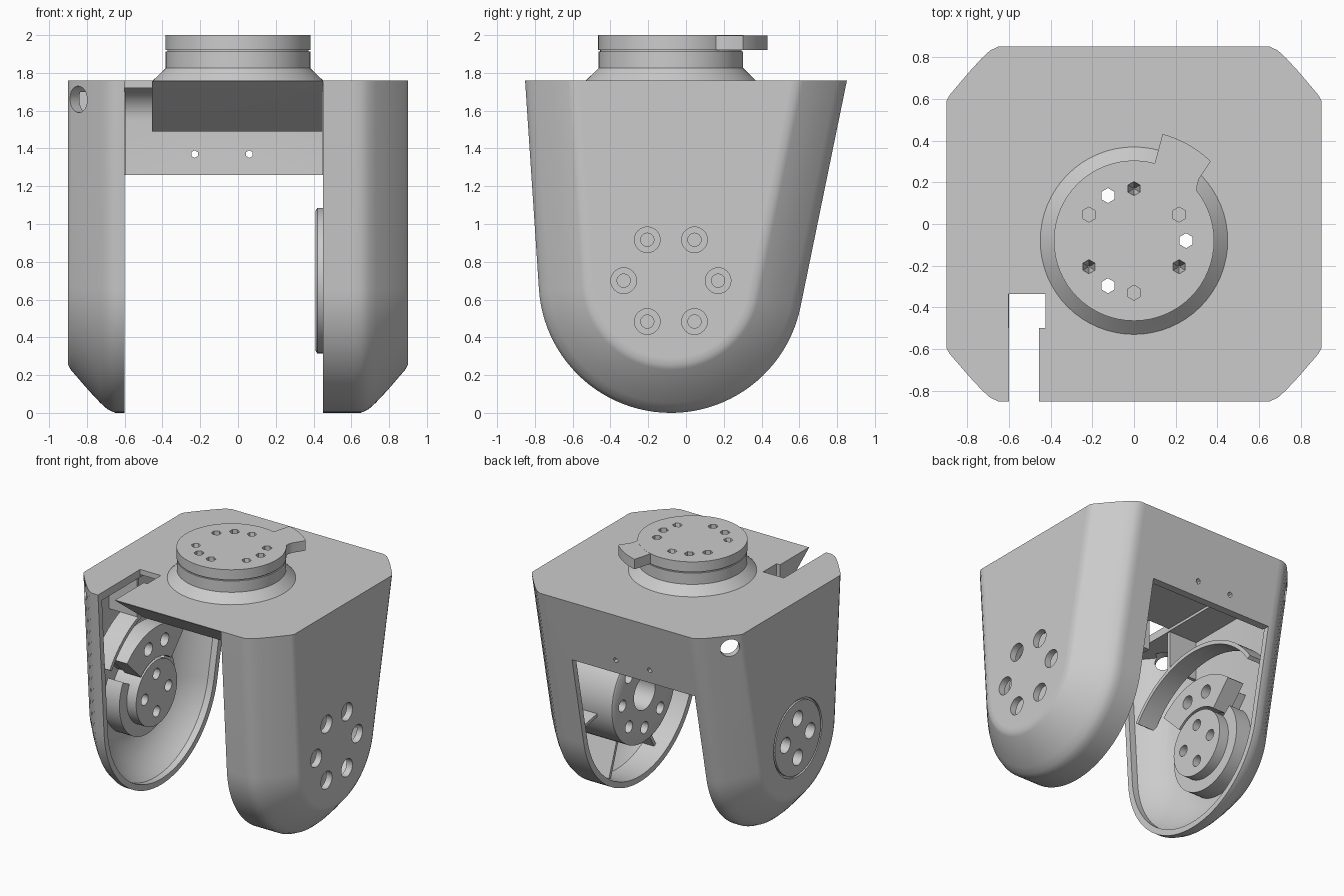
import bpy, bmesh, math
from mathutils import Matrix, Vector

if "Cube" in bpy.data.objects:
    bpy.data.objects.remove(bpy.data.objects["Cube"], do_unlink=True)

grey = bpy.data.materials.new("machined grey")
grey.use_nodes = True
COLOUR = (0.6, 0.6, 0.6, 1)
grey.diffuse_color = COLOUR
grey.node_tree.nodes["Principled BSDF"].inputs["Base Color"].default_value = COLOUR

CY, CZ, R, TOP = -0.08, 0.70, 0.70, 1.76   # cheek axis, radius, deck height


def finish(name, bm):
    bmesh.ops.recalc_face_normals(bm, faces=bm.faces)
    mesh = bpy.data.meshes.new(name)
    bm.to_mesh(mesh)
    bm.free()
    ob = bpy.data.objects.new(name, mesh)
    bpy.context.collection.objects.link(ob)
    mesh.materials.append(grey)
    return ob


def skin(name, rings):
    """Closed solid through equal-length rings of points."""
    bm = bmesh.new()
    rows = [[bm.verts.new(p) for p in ring] for ring in rings]
    n = len(rows[0])
    for a, b in zip(rows, rows[1:]):
        for i in range(n):
            j = (i + 1) % n
            bm.faces.new((a[i], a[j], b[j], b[i]))
    bm.faces.new(rows[0])
    bm.faces.new(rows[-1])
    return finish(name, bm)


def prism(name, pts, axis, lo, hi):
    put = {"x": lambda p, t: (t, p[0], p[1]), "z": lambda p, t: (p[0], p[1], t)}[axis]
    return skin(name, [[put(p, t) for p in pts] for t in (lo, hi)])


def box(name, lo, hi):
    pts = [(lo[0], lo[1]), (hi[0], lo[1]), (hi[0], hi[1]), (lo[0], hi[1])]
    return prism(name, pts, "z", lo[2], hi[2])


def rod(name, start, end, r, r2=None, seg=32):
    a, b = Vector(start), Vector(end)
    rot = (b - a).to_track_quat("Z", "Y").to_matrix().to_4x4()
    bm = bmesh.new()
    bmesh.ops.create_cone(bm, cap_ends=True, segments=seg, radius1=r,
                          radius2=r if r2 is None else r2, depth=(b - a).length,
                          matrix=Matrix.Translation((a + b) / 2) @ rot)
    return finish(name, bm)


def polar(cx, cy, r, deg):
    t = math.radians(deg)
    return cx + r * math.cos(t), cy + r * math.sin(t)


def arc(cx, cy, r, a, b, n):
    return [polar(cx, cy, r, a + (b - a) * i / n) for i in range(n + 1)]


def sector(cx, cy, r1, r2, a, b, n=20):
    return arc(cx, cy, r2, a, b, n) + arc(cx, cy, r1, b, a, n)


def cut(ob, cutters):
    bpy.context.view_layer.objects.active = ob
    for c in cutters:
        mod = ob.modifiers.new("cut", "BOOLEAN")
        mod.operation, mod.solver, mod.object = "DIFFERENCE", "EXACT", c
        bpy.ops.object.modifier_apply(modifier=mod.name)
        bpy.data.objects.remove(c, do_unlink=True)


def side_profile(inset, top):
    """Rounded tongue outline in y-z, shrunk by the inset."""
    r = R - inset
    ends = []
    for y, s in ((0.852, -1), (-0.852, 1)):
        dy, dz = y - CY, TOP - CZ
        ends.append(math.atan2(dz, dy) + s * math.acos(R / math.hypot(dy, dz)))
    a, b = ends[0], ends[1] - 2 * math.pi

    def top_point(t):
        return CY + (r - math.sin(t) * (top - CZ)) / math.cos(t), top
    bottom = arc(CY, CZ, r, math.degrees(a), math.degrees(b), 48)
    return [top_point(a)] + bottom + [top_point(b)]


def tongue(name, stations, top):
    return skin(name, [[(x, y, z) for y, z in side_profile(i, top)] for x, i in stations])


def axial_holes(x1, x2, ring, r, angles):
    """Drills parallel to x around the cheek axis."""
    out = []
    for t in angles:
        y, z = polar(CY, CZ, ring, t)
        out.append(rod("drill", (x1, y, z), (x2, y, z), r, seg=24))
    return out


def neck_holes(angles, depth, tip=0.036):
    out = []
    for t in angles:
        x, y = polar(0, CY, 0.25, t)
        out.append(rod("drill", (x, y, 2 - depth), (x, y, 2.01), tip, 0.036, seg=6))
    return out


# Fork body: two cheeks with softly rounded chamfers, joined by a thin deck
bevel = [(0.9, 0.29), (0.9, 0.255), (0.885, 0.228), (0.79, 0.118), (0.73, 0.054),
         (0.69, 0.018), (0.65, 0), (0.61, 0)]
body = tongue("fork_body", [(-x, i) for x, i in bevel] + bevel[::-1], TOP)
# Space between the cheeks, filleted under the deck, leaving a wedge at the front
gap = ([(-1.2, -0.1), (1.2, -0.1), (1.2, 1.26), (0.69, 1.26)]
       + arc(0.53, 1.55, 0.17, 0, 90, 10)
       + [(-0.34, 1.72), (-0.34, 1.49), (-0.5, 1.49), (-0.85, 1.755), (-0.9, 1.8), (-1.2, 1.8)])
hollow = [(0.85, 0.36), (0.838, 0.28), (0.78, 0.175), (0.71, 0.09), (0.65, 0.045)]
cutters = [
    prism("gap", gap, "x", -0.6, 0.45),
    tongue("right_hollow", [(-x, i) for x, i in hollow] + [(-0.598, 0.045)], 1.70),
    tongue("left_hollow", hollow + [(0.448, 0.045)], 1.70),
    box("notch_front", (-0.601, -1, 1.2), (-0.455, -0.49, 1.9)),
    box("notch_rear", (-0.602, -0.5, 1.19), (-0.425, -0.335, 1.91)),
]
# Cable ports in the right corners
for s in (-1, 1):
    cutters.append(rod("port", (-0.93, s * 0.75, 1.66), (-0.77, s * 0.59, 1.66), 0.07))
# Pin holes in the back wall
for x in (-0.23, 0.06):
    cutters.append(rod("pin", (x, 0.5, 1.37), (x, 1, 1.37), 0.02, seg=6))
# Bolt holes in the left cheek, cover groove and bolts in the right cheek
cutters += axial_holes(0.78, 0.95, 0.25, 0.068, range(0, 360, 60))
cutters.append(prism("groove", sector(CY, CZ, 0.28, 0.295, 0, 359.9, 64), "x", -0.95, -0.885))
cutters += axial_holes(-0.95, -0.78, 0.15, 0.06, range(0, 360, 90))
# Neck bolts that pass through the deck
cutters += neck_holes((0, 120, 240), 0.7)
cut(body, cutters)

# Neck: flared foot, groove and locking flange
neck = skin("neck", [[(*polar(0, CY, r, i * 360 / 64), z) for i in range(64)] for r, z in (
    (0.45, 1.755), (0.45, 1.76), (0.386, 1.822), (0.383, 1.825), (0.383, 1.912),
    (0.374, 1.912), (0.374, 1.922), (0.385, 1.922), (0.385, 2.0))])
cut(neck, neck_holes((0, 120, 240), 0.7) + neck_holes((30, 150, 270), 0.06)
    + neck_holes((90, 210, 330), 0.14, 0.004))
tab_outline = sector(0, CY, 0.37, 0.53, 46, 75)
tab_outline += [polar(0, CY, 0.384, 38), polar(0, CY, 0.40, 41), polar(0, CY, 0.43, 43.5)]
tab = prism("neck_tab", tab_outline, "z", 1.922, 1.999)

# Left cheek: large bearing drum with bolt ring and ribs
drum = skin("bearing_drum", [[(x, *polar(CY, CZ, r, i * 360 / 64)) for i in range(64)]
                             for x, r in ((0.41, 0.37), (0.42, 0.385), (0.8, 0.385))])
cut(drum, [rod("bore", (0.3, CY, CZ), (0.7, CY, CZ), 0.13)]
    + axial_holes(0.3, 0.6, 0.27, 0.045, range(0, 360, 45))
    + axial_holes(0.7, 0.9, 0.25, 0.035, range(0, 360, 60)))
drum_base = prism("drum_base", sector(CY, CZ, 0.33, 0.385, 0, 359.9, 64), "x", 0.79, 0.86)
rib_outline = [(0.37, 0.55), (0.66, 0.55), (0.66, 0.66), (0.45, 0.86), (0.37, 0.86)]
ribs = []
for t in (190, 240, 290, 350):
    rings = []
    for side in (-0.012, 0.012):
        ring = []
        for r, x in rib_outline:
            y, z = polar(CY, CZ, r, t)
            dy, dz = polar(0, 0, side, t + 90)
            ring.append((x, y + dy, z + dz))
        rings.append(ring)
    ribs.append(skin("drum_rib", rings))

# Right cheek: pivot boss, collar, clamp segment, arched rib and upper web
boss = rod("pivot_boss", (-0.86, CY, CZ), (-0.64, CY, CZ), 0.25, seg=64)
cut(boss, axial_holes(-0.72, -0.6, 0.145, 0.042, range(0, 360, 90))
    + axial_holes(-0.9, -0.8, 0.15, 0.06, range(0, 360, 90)))
collar = prism("pivot_collar", sector(CY, CZ, 0.24, 0.34, 150, 400, 50), "x", -0.86, -0.72)
clamp = prism("clamp_segment", sector(CY, CZ, 0.27, 0.51, 48, 135), "x", -0.78, -0.64)
cut(clamp, axial_holes(-0.74, -0.6, 0.385, 0.05, (75, 105)))
clamp_foot = prism("clamp_foot", sector(CY, CZ, 0.28, 0.44, 50, 133), "x", -0.86, -0.77)
arch = prism("arched_rib", sector(CY, CZ, 0.72, 0.75, 34, 146, 40), "x", -0.76, -0.605)
web = box("upper_web", (-0.86, -0.36, 1.40), (-0.61, -0.335, 1.71))

# Smooth curved surfaces, keep machined edges sharp
for ob in [body, neck, tab, drum, drum_base, boss, collar, clamp, clamp_foot, arch, web] + ribs:
    bpy.ops.object.select_all(action="DESELECT")
    ob.select_set(True)
    bpy.context.view_layer.objects.active = ob
    bpy.ops.object.shade_smooth_by_angle(angle=math.radians(35))
